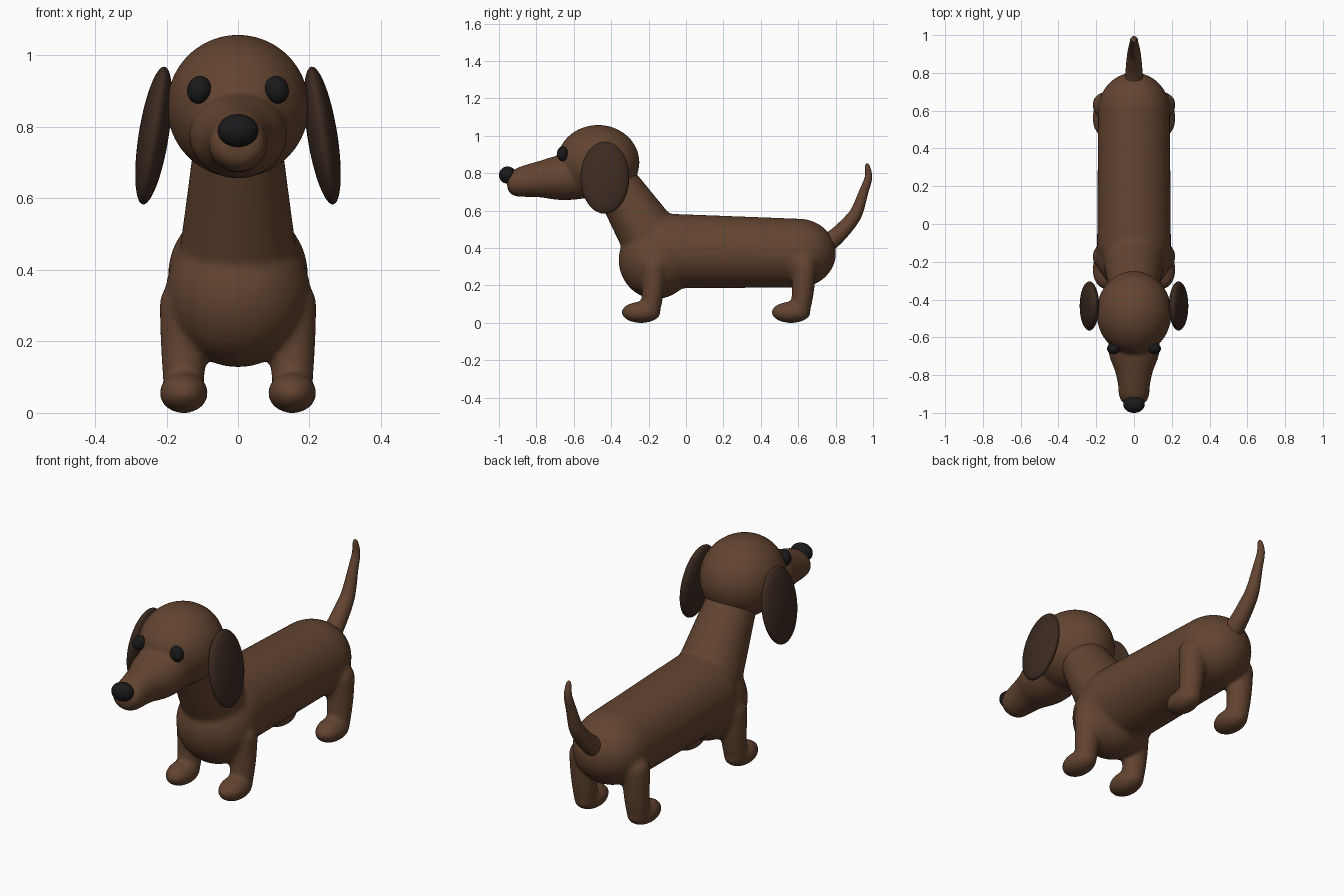
import bpy, bmesh, math
from mathutils import Matrix, Vector, Euler

if "Cube" in bpy.data.objects:
    bpy.data.objects.remove(bpy.data.objects["Cube"])


def material(name, rgb):
    m = bpy.data.materials.new(name)
    m.diffuse_color = (*rgb, 1)
    m.use_nodes = True
    m.node_tree.nodes["Principled BSDF"].inputs["Base Color"].default_value = m.diffuse_color
    return m


BROWN = material("brown coat", (0.125, 0.058, 0.03))
DARK = material("dark ear", (0.045, 0.024, 0.015))
BLACK = material("black", (0.01, 0.01, 0.011))


def ball(bm, centre, radii, rot=(0, 0, 0)):
    mat = Matrix.LocRotScale(Vector(centre), Euler([math.radians(a) for a in rot]), Vector(radii))
    bmesh.ops.create_uvsphere(bm, u_segments=48, v_segments=32, radius=1, matrix=mat)


def spline(pts, steps):
    """Catmull-Rom through tuples of any length."""
    v = [Vector(p) for p in pts]
    v = [2 * v[0] - v[1]] + v + [2 * v[-1] - v[-2]]
    out = []
    for i in range(1, len(v) - 2):
        a, b, c, d = v[i - 1:i + 3]
        for s in range(steps):
            t = s / steps
            out.append(0.5 * (2 * b + (c - a) * t + (2 * a - 5 * b + 4 * c - d) * t * t
                              + (3 * b - a - 3 * c + d) * t ** 3))
    return out + [v[-2]]


def tube(bm, pts, x=0, upright=False, steps=5, n=40):
    """Elliptical loft; each point is (y, z, half width, half height)."""
    path = spline(pts, steps)
    rings = []
    for i, p in enumerate(path):
        d = path[min(i + 1, len(path) - 1)] - path[max(i - 1, 0)]
        t = Vector((0, 1, 0)) if upright else Vector((0, d[0], d[1])).normalized()
        side = Vector((1, 0, 0))
        up = side.cross(t)
        c = Vector((x, p[0], p[1]))
        rings.append([bm.verts.new(c + side * p[2] * math.cos(a) + up * p[3] * math.sin(a))
                      for a in (2 * math.pi * k / n for k in range(n))])
    for r, q in zip(rings, rings[1:]):
        for k in range(n):
            bm.faces.new((r[k], r[(k + 1) % n], q[(k + 1) % n], q[k]))
    bm.faces.new(rings[0][::-1])
    bm.faces.new(rings[-1])


def finish(bm, name, mat, voxel=0, smooth=6):
    bmesh.ops.recalc_face_normals(bm, faces=bm.faces)
    for f in bm.faces:
        f.smooth = True
    me = bpy.data.meshes.new(name)
    bm.to_mesh(me)
    bm.free()
    ob = bpy.data.objects.new(name, me)
    bpy.context.collection.objects.link(ob)
    me.materials.append(mat)
    if voxel:
        r = ob.modifiers.new("fuse", 'REMESH')
        r.mode = 'VOXEL'
        r.voxel_size = voxel
        r.use_smooth_shade = True
        s = ob.modifiers.new("soften", 'SMOOTH')
        s.factor = 0.5
        s.iterations = smooth
    return ob


# Body, neck and four legs fused into one smooth skin
bm = bmesh.new()
ball(bm, (0, -0.16, 0.336), (0.202, 0.2, 0.208))
ball(bm, (0, -0.10, 0.384), (0.196, 0.2, 0.2))
tube(bm, [(-0.10, 0.384, 0.196, 0.2), (0.6, 0.373, 0.19, 0.184)])
ball(bm, (0, 0.6, 0.373), (0.19, 0.202, 0.184))
tube(bm, [(-0.17, 0.42, 0.17, 0.165), (-0.22, 0.5, 0.157, 0.155), (-0.35, 0.705, 0.13, 0.126),
          (-0.40, 0.785, 0.12, 0.115)])
for sx in (-1, 1):
    for dy in (0, 0.802):
        x = sx * 0.152
        tube(bm, [(-0.172 + dy, 0.30, 0.068, 0.068), (-0.175 + dy, 0.2, 0.065, 0.061),
                  (-0.182 + dy, 0.12, 0.06, 0.056), (-0.188 + dy, 0.06, 0.055, 0.048)], x)
        ball(bm, (x, -0.172 + dy, 0.30), (0.068, 0.068, 0.075))
        ball(bm, (x, -0.240 + dy, 0.056), (0.068, 0.105, 0.057))
finish(bm, "body", BROWN, 0.011, 8)

# Head with long snout
bm = bmesh.new()
ball(bm, (0, -0.47, 0.858), (0.199, 0.221, 0.2))
tube(bm, [(-0.957, 0.75, 0.02, 0.02), (-0.945, 0.747, 0.06, 0.05), (-0.91, 0.751, 0.079, 0.074),
          (-0.85, 0.76, 0.085, 0.087), (-0.78, 0.769, 0.1, 0.098), (-0.70, 0.775, 0.13, 0.116),
          (-0.62, 0.78, 0.136, 0.123), (-0.5, 0.79, 0.12, 0.12)], upright=True)
finish(bm, "head", BROWN, 0.01, 6)

# Nose
bm = bmesh.new()
ball(bm, (0, -0.954, 0.79), (0.057, 0.046, 0.046))
finish(bm, "nose", BLACK)

# Tail
bm = bmesh.new()
tube(bm, [(0.73, 0.41, 0.055, 0.055), (0.80, 0.46, 0.046, 0.046), (0.868, 0.53, 0.04, 0.04),
          (0.912, 0.592, 0.034, 0.034), (0.95, 0.70, 0.025, 0.025), (0.975, 0.775, 0.02, 0.02),
          (0.971, 0.83, 0.014, 0.014), (0.967, 0.848, 0.008, 0.008), (0.966, 0.852, 0.001, 0.001)],
     n=24)
finish(bm, "tail", BROWN)

# Eyes and hanging ears, one per side
for sx, label in ((-1, "right"), (1, "left")):
    bm = bmesh.new()
    ball(bm, (sx * 0.109, -0.66, 0.904), (0.033, 0.03, 0.039), (0, sx * -15, 0))
    finish(bm, label + "_eye", BLACK)
    bm = bmesh.new()
    ball(bm, (sx * 0.236, -0.434, 0.776), (0.042, 0.13, 0.195), (0, sx * -9, 0))
    finish(bm, label + "_ear", DARK)
